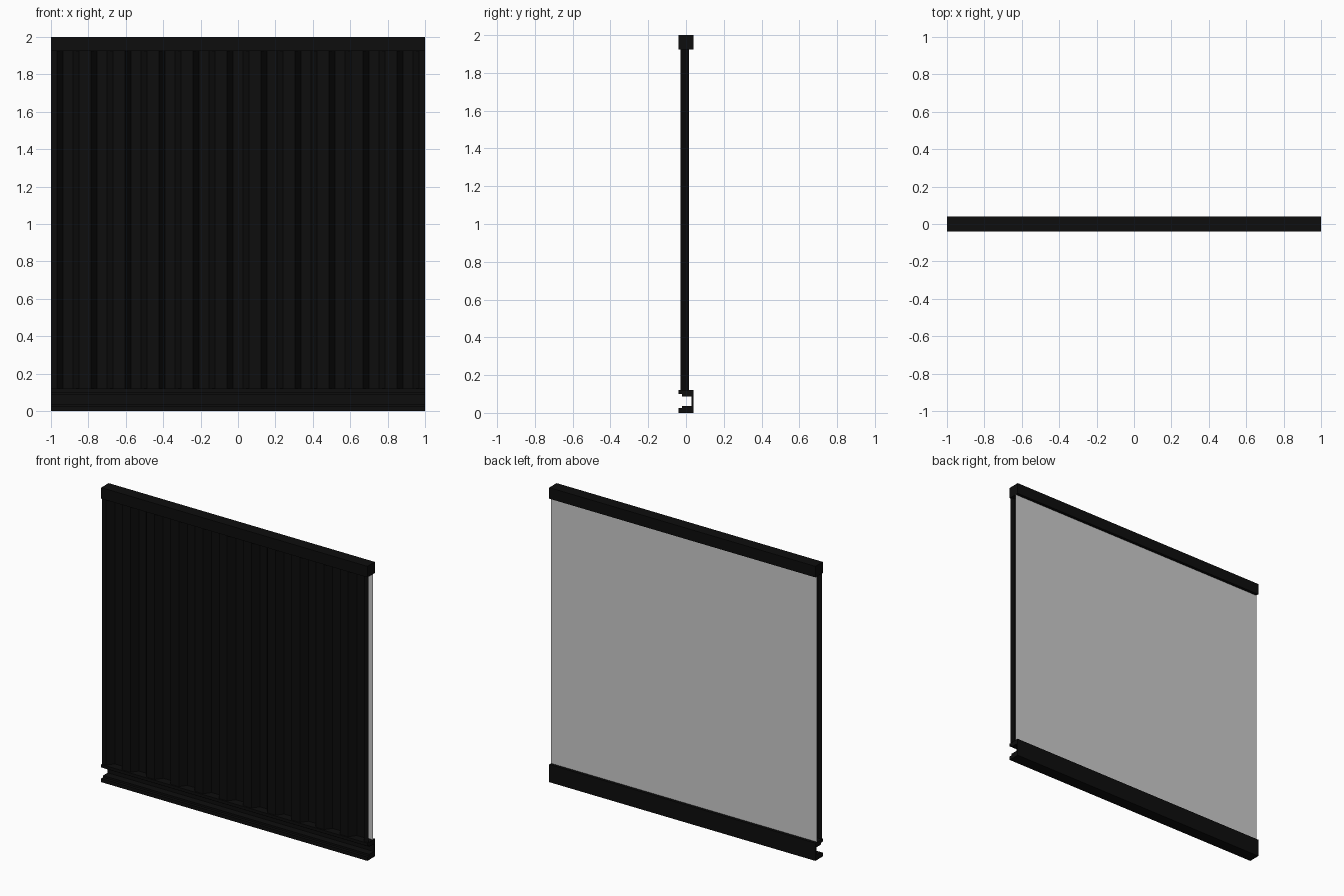
import bpy

if "Cube" in bpy.data.objects:
    bpy.data.objects.remove(bpy.data.objects["Cube"])

black = bpy.data.materials.new("black_paint")
black.diffuse_color = (0.004, 0.004, 0.004, 1)
black.use_nodes = True
black.node_tree.nodes["Principled BSDF"].inputs["Base Color"].default_value = black.diffuse_color


def make_mesh(name, verts, faces, mat=None):
    mesh = bpy.data.meshes.new(name)
    mesh.from_pydata(verts, [], faces)
    mesh.update()
    obj = bpy.data.objects.new(name, mesh)
    bpy.context.collection.objects.link(obj)
    if mat:
        mesh.materials.append(mat)
    return obj


def rail(name, profile):
    """Extrude a closed counter-clockwise (y, z) profile along x, with end caps."""
    n = len(profile)
    verts = [(x, y, z) for x in (-1, 1) for y, z in profile]
    faces = [(i, n + i, n + (i + 1) % n, (i + 1) % n)[::-1] for i in range(n)]
    faces += [tuple(range(n))[::-1], tuple(range(n, 2 * n))]
    return make_mesh(name, verts, faces, black)


Z0, Z1 = 0.12, 1.925          # sheet bottom and top
FRONT, GROOVE, BACK = -0.03, 0.015, 0.02

# Top rail: square bar
rail("top_rail", [(-0.04, Z1), (0.04, Z1), (0.04, 2.0), (-0.04, 2.0)])

# Bottom rail: channel open to the front with stepped lips
rail("bottom_rail", [
    (-0.04, 0), (0.04, 0), (0.04, 0.12), (-0.04, 0.12), (-0.04, 0.1),
    (-0.02, 0.1), (-0.02, 0.088), (0.03, 0.088), (0.03, 0.037),
    (-0.02, 0.037), (-0.02, 0.025), (-0.04, 0.025)])

# Corrugated front sheet: eleven trapezoid grooves
count = 11
pitch = 2 / count
path = [(-1, FRONT)]
for k in range(count):
    x = -1 + k * pitch
    path += [(x + 0.031, FRONT), (x + 0.064, GROOVE),
             (x + pitch - 0.064, GROOVE), (x + pitch - 0.031, FRONT)]
path.append((1, FRONT))
m = len(path)
verts = [(x, y, z) for z in (Z0, Z1) for x, y in path]
make_mesh("corrugated_sheet", verts,
          [(i, i + 1, m + i + 1, m + i) for i in range(m - 1)], black)

# Plain grey backing panel
make_mesh("back_panel",
          [(1, BACK, Z0), (-1, BACK, Z0), (-1, BACK, Z1), (1, BACK, Z1)],
          [(0, 1, 2, 3)])
